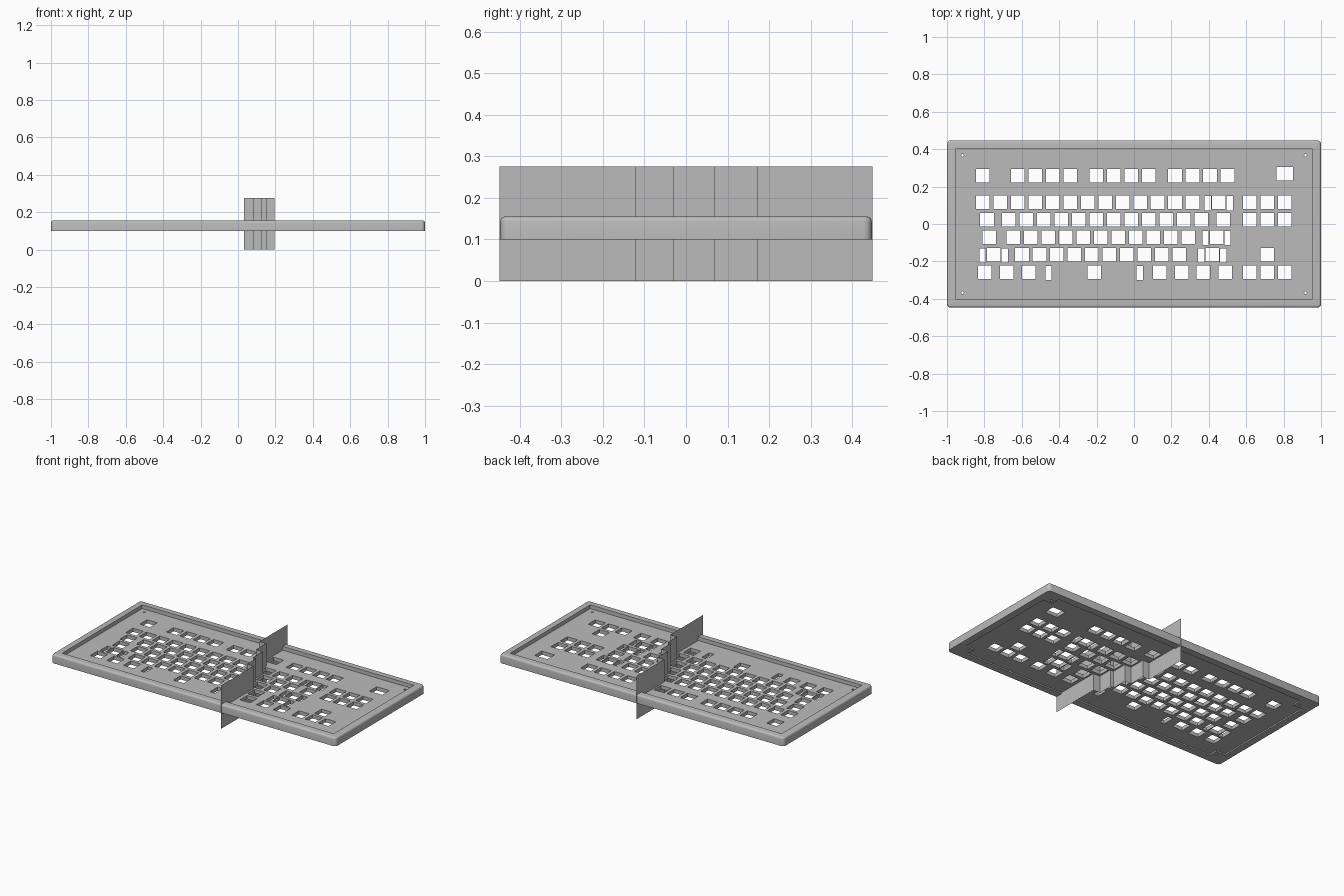
import bpy, bmesh, math
from mathutils import Matrix

cube = bpy.data.objects.get("Cube")
if cube:
    bpy.data.objects.remove(cube, do_unlink=True)

UNIT = 0.0935                 # key pitch
LEFT = -0.856                 # left edge of the key field
HALF_X, HALF_Y = 1.0, 0.447   # case half sizes
BASE, TOP = 0.1, 0.155        # case underside and rim heights
FLOOR, UNDER = 0.131, 0.108   # plate top and bottom heights

grey = bpy.data.materials.new("plain_grey")
grey.use_nodes = True
grey.diffuse_color = (0.5, 0.5, 0.5, 1)
grey.node_tree.nodes["Principled BSDF"].inputs["Base Color"].default_value = (0.5, 0.5, 0.5, 1)


def make_object(name, bm):
    bmesh.ops.recalc_face_normals(bm, faces=bm.faces)
    mesh = bpy.data.meshes.new(name)
    bm.to_mesh(mesh)
    bm.free()
    mesh.materials.append(grey)
    obj = bpy.data.objects.new(name, mesh)
    bpy.context.collection.objects.link(obj)
    return obj


def add_box(bm, x, y, width, depth, low, high):
    place = Matrix.Translation((x, y, (low + high) / 2))
    size = Matrix.Diagonal((width, depth, high - low, 1))
    return bmesh.ops.create_cube(bm, size=1, matrix=place @ size)["verts"]


def cut(target, bm):
    """Subtract the solids in bm from the target and drop the cutter."""
    cutter = make_object("cutter", bm)
    cutter.hide_render = True
    mod = target.modifiers.new("cut", 'BOOLEAN')
    mod.operation = 'DIFFERENCE'
    mod.solver = 'EXACT'
    mod.use_self = True
    mod.object = cutter
    bpy.context.view_layer.objects.active = target
    bpy.ops.object.modifier_apply(modifier=mod.name)
    bpy.data.objects.remove(cutter, do_unlink=True)


# Case block: rounded corners and a soft top edge
bm = bmesh.new()
add_box(bm, 0, 0, 2 * HALF_X, 2 * HALF_Y, BASE, TOP)
upright = [e for e in bm.edges if abs(e.verts[0].co.z - e.verts[1].co.z) > 0.01]
bmesh.ops.bevel(bm, geom=upright, offset=0.02, segments=4, profile=0.5, affect='EDGES')
rim = [e for e in bm.edges if all(v.co.z > TOP - 0.001 for v in e.verts)]
bmesh.ops.bevel(bm, geom=rim, offset=0.012, segments=4, profile=0.5, affect='EDGES')
case = make_object("keyboard_case", bm)

# Upper recess
bm = bmesh.new()
add_box(bm, 0, 0, 1.91, 0.804, FLOOR, TOP + 0.1)
cut(case, bm)

# Lower recess, leaving a square boss in each corner
bm = bmesh.new()
add_box(bm, 0, 0, 1.91, 0.68, BASE - 0.1, UNDER)
add_box(bm, 0, 0, 1.78, 0.804, BASE - 0.1, UNDER)
cut(case, bm)


# Key layout: centres in key units for each row
def run(start, count):
    return [start + i for i in range(count)]


nav = run(15.78, 3)
rows = [
    (0.257, [0.5] + run(2.5, 4) + run(7, 4) + run(11.5, 4), []),
    (0.117, run(0.5, 13) + [14] + nav, [14]),
    (0.0235, [0.75] + run(2, 12) + [14.25] + nav, []),
    (-0.07, [0.875] + run(2.25, 11) + [13.875], [13.875]),
    (-0.1635, [1.125] + run(2.75, 10) + [13.625, 16.78], [1.125, 13.625]),
    (-0.257, [0.625, 1.875, 3.125, 6.875, 10.625, 11.875, 13.125, 14.375] + nav, []),
]
KEY, SLOT_W, SLOT_D = 0.0725, 0.034, 0.075

bm = bmesh.new()


def opening(u, y, width=KEY, depth=KEY):
    add_box(bm, LEFT + u * UNIT, y, width, depth, BASE - 0.1, TOP + 0.1)


for y, keys, wide_keys in rows:
    for u in keys:
        opening(u, y)
    for u in wide_keys:                      # support slots beside wide keys
        for side in (-1, 1):
            opening(u + side * 0.63, y - 0.006, SLOT_W, SLOT_D)
for side in (-1, 1):                         # support slots of the long bar
    opening(6.875 + side * 2.61, -0.263, SLOT_W, SLOT_D)
opening(17.78, 0.268, 0.09, KEY)             # corner opening

# Screw holes
for sx in (-1, 1):
    for sy in (-1, 1):
        bmesh.ops.create_cone(bm, cap_ends=True, segments=16, radius1=0.007, radius2=0.007,
                              depth=0.3, matrix=Matrix.Translation((sx * 0.917, sy * 0.368, FLOOR)))
cut(case, bm)

bpy.ops.object.select_all(action='DESELECT')
case.select_set(True)
bpy.context.view_layer.objects.active = case
bpy.ops.object.shade_smooth_by_angle(angle=math.radians(35))

# Stepped dividing sheet that weaves between the keys
breaks = [0.449, 0.172, 0.069, -0.03, -0.122, -0.449]
steps = [9.5, 10, 10.5, 10.75, 11.25]
path = []
for i, u in enumerate(steps):
    x = LEFT + u * UNIT
    path += [(x, breaks[i]), (x, breaks[i + 1])]
bm = bmesh.new()
columns = [[bm.verts.new((x, y, z)) for z in (0, 0.275)] for x, y in path]
for a, b in zip(columns, columns[1:]):
    bm.faces.new((a[0], b[0], b[1], a[1]))
make_object("dividing_sheet", bm)
